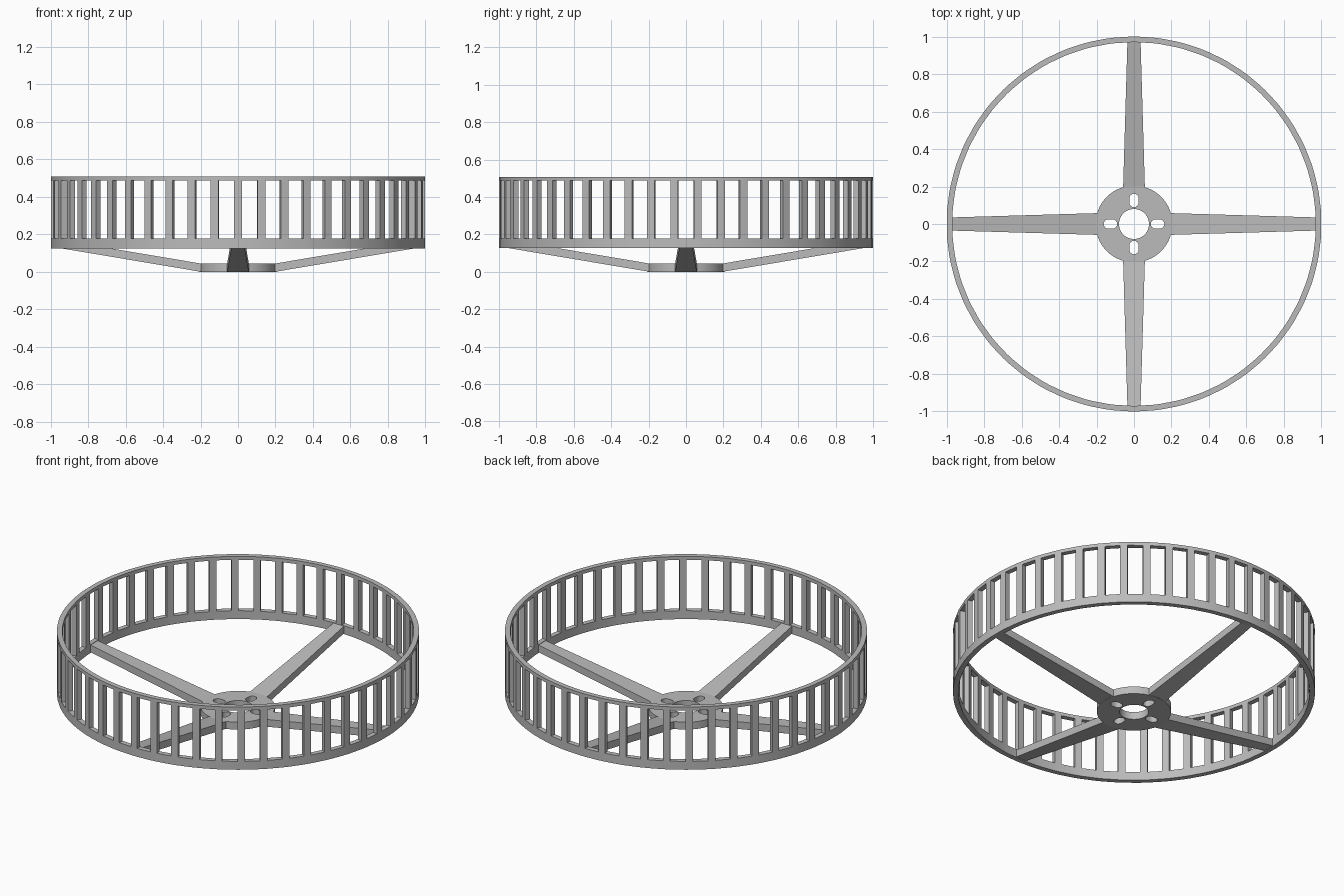
import bpy, bmesh, math

if "Cube" in bpy.data.objects:
    bpy.data.objects.remove(bpy.data.objects["Cube"], do_unlink=True)

grey = bpy.data.materials.new("plain_grey")
colour = (0.5, 0.5, 0.5, 1.0)
grey.diffuse_color = colour
grey.use_nodes = True
grey.node_tree.nodes["Principled BSDF"].inputs["Base Color"].default_value = colour

TAU = 2 * math.pi


def finish(name, bm, smooth=True):
    """Turn a bmesh into a coloured object."""
    bmesh.ops.recalc_face_normals(bm, faces=bm.faces)
    mesh = bpy.data.meshes.new(name)
    bm.to_mesh(mesh)
    bm.free()
    mesh.materials.append(grey)
    obj = bpy.data.objects.new(name, mesh)
    bpy.context.collection.objects.link(obj)
    if smooth:
        bpy.ops.object.select_all(action='DESELECT')
        obj.select_set(True)
        bpy.context.view_layer.objects.active = obj
        bpy.ops.object.shade_smooth_by_angle(angle=math.radians(30))
    return obj


# Slatted rim: a cylinder wall of cells, with every second middle cell left open
SLATS, SLAT_WIDTH = 50, 0.041
R_IN, R_OUT = 0.97, 1.0
LEVELS = (0.126, 0.177, 0.487, 0.508)
angles = []
for i in range(SLATS):
    mid = -math.pi / 2 + i * TAU / SLATS
    angles += [mid - SLAT_WIDTH / 2, mid + SLAT_WIDTH / 2]
columns = len(angles)


def solid(c, r):
    return 0 <= r < 3 and not (r == 1 and c % 2 == 1)


bm = bmesh.new()
grid = [[[bm.verts.new((rad * math.cos(a), rad * math.sin(a), z))
          for rad in (R_IN, R_OUT)] for z in LEVELS] for a in angles]
for c in range(columns):
    n = (c + 1) % columns
    for r in range(3):
        if not solid(c, r):
            continue
        a, b, d, e = grid[c][r], grid[n][r], grid[n][r + 1], grid[c][r + 1]
        for k in (0, 1):
            bm.faces.new((a[k], b[k], d[k], e[k]))
        for (p, q), neighbour in (((a, b), (c, r - 1)), ((d, e), (c, r + 1)),
                                  ((b, d), (n, r)), ((e, a), (c - 1, r))):
            if not solid(*neighbour):
                bm.faces.new((p[0], q[0], q[1], p[1]))
finish("slatted_rim", bm)

# Hub plate: filled outline with a round bore and four rounded slots
HUB_R, HUB_H = 0.205, 0.045


def circle(radius, count):
    return [(radius * math.cos(i * TAU / count), radius * math.sin(i * TAU / count))
            for i in range(count)]


def slot(turn, centre=0.126, half_length=0.036, radius=0.025):
    pts = []
    shift = half_length - radius
    for side in (0, 1):
        for i in range(9):
            a = -math.pi / 2 + side * math.pi + i * math.pi / 8
            x = centre + (shift if side == 0 else -shift) + radius * math.cos(a)
            y = radius * math.sin(a)
            pts.append((x * math.cos(turn) - y * math.sin(turn),
                        x * math.sin(turn) + y * math.cos(turn)))
    return pts


curve = bpy.data.curves.new("hub_outline", 'CURVE')
curve.dimensions = '2D'
curve.fill_mode = 'BOTH'
curve.extrude = HUB_H / 2
outlines = [circle(HUB_R, 64), circle(0.08, 48)] + [slot(k * TAU / 4) for k in range(4)]
for pts in outlines:
    spline = curve.splines.new('POLY')
    spline.points.add(len(pts) - 1)
    for point, (x, y) in zip(spline.points, pts):
        point.co = (x, y, 0, 1)
    spline.use_cyclic_u = True
outline = bpy.data.objects.new("hub_outline", curve)
bpy.context.collection.objects.link(outline)
bpy.context.view_layer.update()
bm = bmesh.new()
bm.from_mesh(outline.to_mesh())
outline.to_mesh_clear()
bpy.data.objects.remove(outline, do_unlink=True)
bmesh.ops.remove_doubles(bm, verts=bm.verts, dist=0.0001)
bmesh.ops.translate(bm, verts=bm.verts, vec=(0, 0, HUB_H / 2))
finish("hub_plate", bm)

# Four tapering spokes rising from the hub to the rim
R_START, R_END, RISE = 0.195, 0.975, 0.131
for k, name in enumerate(("left_spoke", "back_spoke", "right_spoke", "front_spoke")):
    bm = bmesh.new()
    ends = []
    for rad, half, low in ((R_START, 0.058, 0.0), (R_END, 0.035, RISE)):
        ends.append([bm.verts.new((rad, y, z)) for y, z in
                     ((-half, low), (half, low), (half, low + 0.044), (-half, low + 0.044))])
    near, far = ends
    bm.faces.new(near)
    bm.faces.new(far)
    for i in range(4):
        j = (i + 1) % 4
        bm.faces.new((near[i], near[j], far[j], far[i]))
    spoke = finish(name, bm, smooth=False)
    spoke.rotation_euler.z = k * TAU / 4
